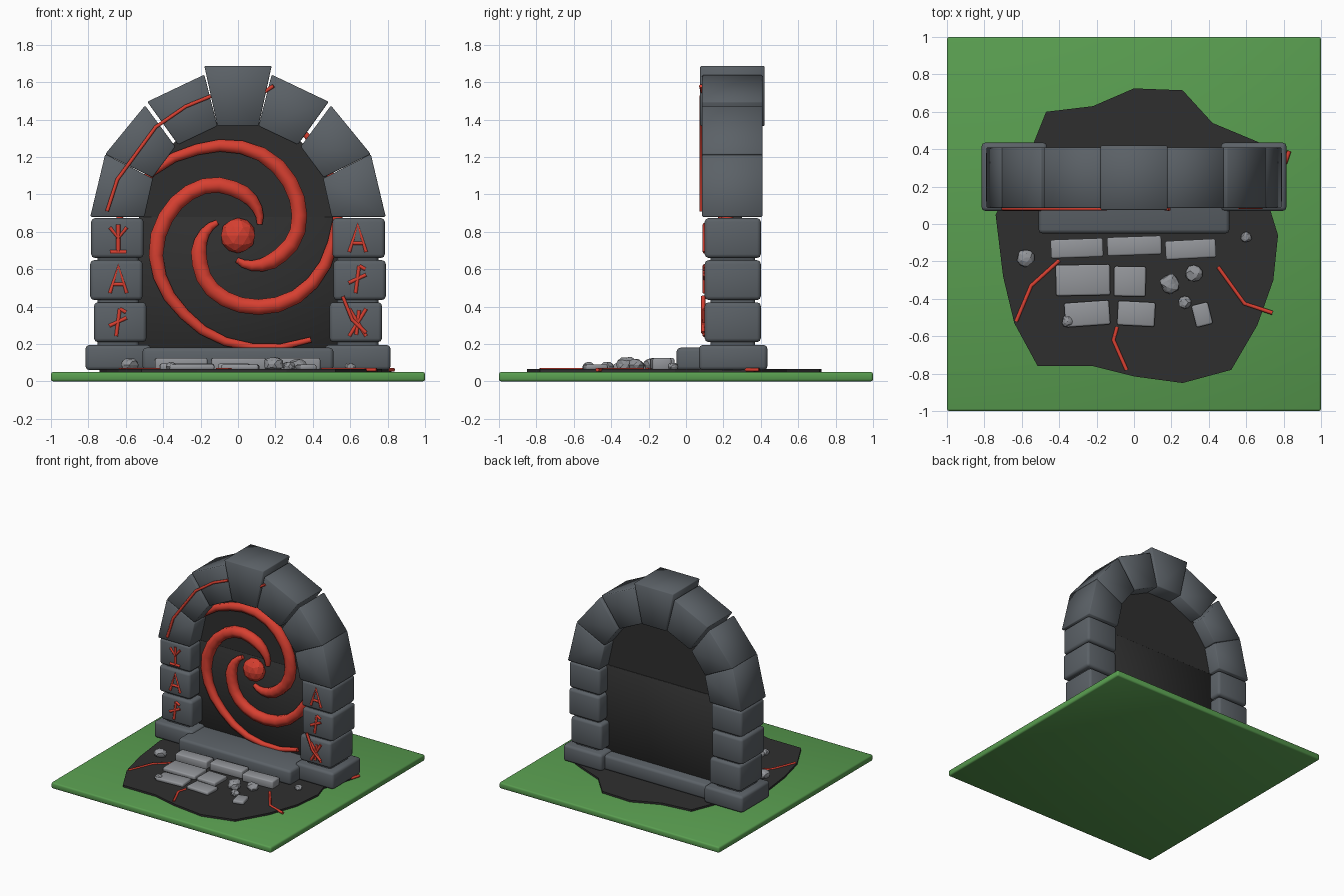
import bpy, bmesh, math, random
from mathutils import Vector, Matrix

random.seed(4)
if "Cube" in bpy.data.objects:
    bpy.data.objects.remove(bpy.data.objects["Cube"], do_unlink=True)


def material(name, rgb):
    m = bpy.data.materials.new(name)
    m.use_nodes = True
    m.diffuse_color = (*rgb, 1)
    m.node_tree.nodes["Principled BSDF"].inputs["Base Color"].default_value = (*rgb, 1)
    return m


GRASS = material("grass_green", (0.10, 0.34, 0.08))
STONE = material("arch_grey", (0.105, 0.12, 0.135))
PAVING = material("paving_grey", (0.29, 0.30, 0.32))
BLACK = material("charred_black", (0.028, 0.028, 0.028))
RED = material("glowing_red", (0.68, 0.05, 0.03))


def finish(name, bm, mat, smooth=True):
    bmesh.ops.recalc_face_normals(bm, faces=bm.faces)
    me = bpy.data.meshes.new(name)
    for f in bm.faces:
        f.smooth = smooth
    bm.to_mesh(me)
    bm.free()
    me.materials.append(mat)
    ob = bpy.data.objects.new(name, me)
    bpy.context.collection.objects.link(ob)
    return ob


def bevel(ob, width, segments=2):
    mod = ob.modifiers.new("worn_edges", "BEVEL")
    mod.width, mod.segments = width, segments
    mod.limit_method = "NONE"


def block(name, lo, hi, mat, edge=0.02, turn=0, segments=2):
    """Rounded box between two corners, turned about z."""
    lo, hi = Vector(lo), Vector(hi)
    bm = bmesh.new()
    bmesh.ops.create_cube(bm, size=1, matrix=Matrix.Diagonal((*(hi - lo), 1)))
    ob = finish(name, bm, mat)
    ob.location = (lo + hi) / 2
    ob.rotation_euler.z = math.radians(turn)
    bevel(ob, edge, segments)
    return ob


def prism(name, outline, depth, mat, smooth=False):
    """Outline of 3D points pushed along the depth vector."""
    bm = bmesh.new()
    face = bm.faces.new([bm.verts.new(p) for p in outline])
    out = bmesh.ops.extrude_face_region(bm, geom=[face], use_keep_orig=True)
    moved = [v for v in out["geom"] if isinstance(v, bmesh.types.BMVert)]
    bmesh.ops.translate(bm, verts=moved, vec=depth)
    return finish(name, bm, mat, smooth)


def tube(name, lines, thickness, radii=None):
    """Red rods along polylines."""
    cu = bpy.data.curves.new(name, "CURVE")
    cu.dimensions = "3D"
    cu.bevel_depth = thickness
    cu.bevel_resolution = 1
    cu.use_fill_caps = True
    for line in lines:
        sp = cu.splines.new("POLY")
        sp.points.add(len(line) - 1)
        for i, p in enumerate(line):
            sp.points[i].co = (*p, 1)
            sp.points[i].radius = radii[i] if radii else 1
    cu.materials.append(RED)
    ob = bpy.data.objects.new(name, cu)
    bpy.context.collection.objects.link(ob)
    return ob


# Grass slab and scorched patch
block("grass_slab", (-1, -1, 0), (1, 1, 0.05), GRASS, 0.012)
patch = [(-0.55, 0.40), (-0.47, 0.60), (-0.22, 0.63), (0, 0.725), (0.26, 0.715), (0.42, 0.54),
         (0.66, 0.44), (0.82, 0.36), (0.73, 0.07), (0.77, -0.06), (0.745, -0.3), (0.66, -0.54),
         (0.52, -0.78), (0.26, -0.85), (0, -0.815), (-0.22, -0.76), (-0.515, -0.76),
         (-0.64, -0.53), (-0.70, -0.28), (-0.74, 0.05)]
prism("scorched_ground", [(x, y, 0.045) for x, y in patch], (0, 0, 0.02), BLACK)

# Threshold, plinths and pillar stones
block("threshold", (-0.51, -0.05, 0.06), (0.51, 0.39, 0.18), STONE, 0.02)
for side, s in (("left", 1), ("right", -1)):
    block(side + "_plinth", (s * 0.64 - 0.175, 0.07, 0.06), (s * 0.64 + 0.175, 0.435, 0.195), STONE)
    for i, shift in enumerate((0.63, 0.65, 0.645)):
        z = 0.21 + i * 0.225
        x = s * shift
        block(f"{side}_pillar_stone_{i + 1}", (x - 0.14, 0.1, z), (x + 0.14, 0.4, z + 0.213), STONE)
    block(side + "_pillar_core", (s * 0.64 - 0.11, 0.13, 0.15), (s * 0.64 + 0.11, 0.37, 0.85), STONE)

# Arch stones: three wedges per side and a keystone
wedges = [
    [(0.79, 0.88), (0.50, 0.88), (0.455, 1.085), (0.71, 1.215)],
    [(0.71, 1.215), (0.457, 1.09), (0.335, 1.255), (0.497, 1.475)],
    [(0.485, 1.495), (0.32, 1.265), (0.11, 1.365), (0.18, 1.64)],
]
for side, s in (("left", 1), ("right", -1)):
    for i, w in enumerate(wedges):
        ob = prism(f"{side}_arch_stone_{i + 1}", [(s * x, 0.085, z) for x, z in w],
                   (0, 0.325, 0), STONE, True)
        bevel(ob, 0.006, 1)
key = [(-0.18, 1.687), (0.18, 1.687), (0.11, 1.365), (-0.11, 1.365)]
bevel(prism("keystone", [(x, 0.075, z) for x, z in key], (0, 0.345, 0), STONE, True), 0.006, 1)

# Dark portal panel, straight below and round above
block("portal_lower", (-0.53, 0.23, 0.12), (0.53, 0.30, 0.88), BLACK, 0.003, 0, 1)
half = [math.pi * i / 24 for i in range(25)]
prism("portal_upper", [(0.53 * math.cos(a), 0.23, 0.88 + 0.52 * math.sin(a)) for a in half],
      (0, 0.065, 0), BLACK)

# Swirl of three equal arms around a core
arm = [(27, 0.13), (62, 0.19), (95, 0.25), (119, 0.31), (143, 0.355), (167, 0.40), (189, 0.445),
       (213, 0.48), (236, 0.51), (260, 0.564), (281, 0.61), (305, 0.68)]


def arm_radius(deg):
    for (a, ra), (b, rb) in zip(arm, arm[1:]):
        if deg <= b:
            return ra + (rb - ra) * (deg - a) / (b - a)


degs = [27 + 278 * i / 20 for i in range(21)]
taper = [0.35 + 0.65 * min(1, i / 4, (20 - i) / 9) for i in range(21)]
for k in range(3):
    line = []
    for d in degs:
        a, r = math.radians(d + 120 * k), arm_radius(d)
        line.append((r * math.cos(a), 0.22, 0.78 + r * math.sin(a)))
    tube(f"swirl_arm_{k + 1}", [line], 0.048, taper)
bm = bmesh.new()
bmesh.ops.create_icosphere(bm, subdivisions=2, radius=0.095)
core = finish("swirl_core", bm, RED, False)
core.location = (0, 0.21, 0.78)
core.scale.y = 0.7

# Carved marks: strokes in a cell of about one unit
MARKS = {
    "branch": [[(0, -1), (0, 1)], [(-0.6, -1), (0.6, -1)], [(-0.6, 0.8), (0, 0), (0.6, 0.8)]],
    "peak": [[(-0.6, -1), (0, 1), (0.6, -1)], [(-0.35, -0.35), (0.35, -0.35)]],
    "fork": [[(0.1, 1), (-0.15, -1)], [(-0.65, -0.25), (0.6, 0.35)], [(0.1, 1), (0.55, 0.75)]],
    "cross": [[(-0.6, 1), (0.6, -1)], [(0.6, 1), (-0.6, -1)], [(0.1, 0.9), (-0.1, -0.9)]],
}
layout = [(-1, 0.765, "branch"), (-1, 0.545, "peak"), (-1, 0.315, "fork"),
          (1, 0.765, "peak"), (1, 0.545, "fork"), (1, 0.315, "cross")]
for s, z, kind in layout:
    lines = [[(s * 0.64 + x * 0.075, 0.1, z + h * 0.073) for x, h in st] for st in MARKS[kind]]
    tube(f"{'left' if s > 0 else 'right'}_{kind}_mark", lines, 0.011)

# Glowing cracks on the stone and the ground
tube("arch_crack", [[(x, 0.082, z) for x, z in (
    (-0.70, 0.91), (-0.645, 1.08), (-0.55, 1.21), (-0.44, 1.36), (-0.28, 1.47), (-0.145, 1.525))],
    [(0.13, 0.09, 1.54), (0.19, 0.08, 1.58)]], 0.011)
tube("pillar_crack", [[(0.56, 0.092, 0.455), (0.61, 0.092, 0.33), (0.685, 0.092, 0.26)]], 0.011)
ground_cracks = [
    [(-0.63, -0.52), (-0.55, -0.33), (-0.40, -0.195)],
    [(0.45, -0.23), (0.59, -0.425), (0.74, -0.475)],
    [(-0.09, -0.55), (-0.11, -0.62), (-0.04, -0.78)],
    [(0.72, 0.25), (0.81, 0.33), (0.83, 0.39)],
]
tube("ground_cracks", [[(x, y, 0.063) for x, y in c] for c in ground_cracks], 0.011)

# Paving slabs: centre, size, top height, turn
slabs = [(-0.305, -0.13, 0.28, 0.10, 0.125, 2), (0.002, -0.117, 0.29, 0.10, 0.125, 2),
         (0.303, -0.135, 0.27, 0.10, 0.125, 3), (-0.273, -0.30, 0.29, 0.165, 0.095, 1),
         (-0.022, -0.307, 0.17, 0.16, 0.095, -1), (-0.25, -0.48, 0.24, 0.13, 0.09, 4),
         (0.012, -0.48, 0.20, 0.13, 0.09, -3), (0.364, -0.485, 0.09, 0.12, 0.09, 14)]
for i, (x, y, w, d, top, turn) in enumerate(slabs):
    block(f"paving_slab_{i + 1}", (x - w / 2, y - d / 2, 0.06), (x + w / 2, y + d / 2, top),
          PAVING, 0.01, turn)

# Loose rubble
rubble = [(-0.58, -0.18, 0.048), (0.60, -0.07, 0.03), (0.195, -0.32, 0.055),
          (0.32, -0.265, 0.045), (0.27, -0.42, 0.035), (-0.355, -0.52, 0.032)]
for i, (x, y, r) in enumerate(rubble):
    bm = bmesh.new()
    bmesh.ops.create_icosphere(bm, subdivisions=2, radius=r)
    for v in bm.verts:
        v.co *= random.uniform(0.85, 1.1)
    rock = finish(f"rubble_{i + 1}", bm, PAVING, False)
    rock.location = (x, y, 0.06 + r * 0.6)
    rock.scale.z = 0.75
